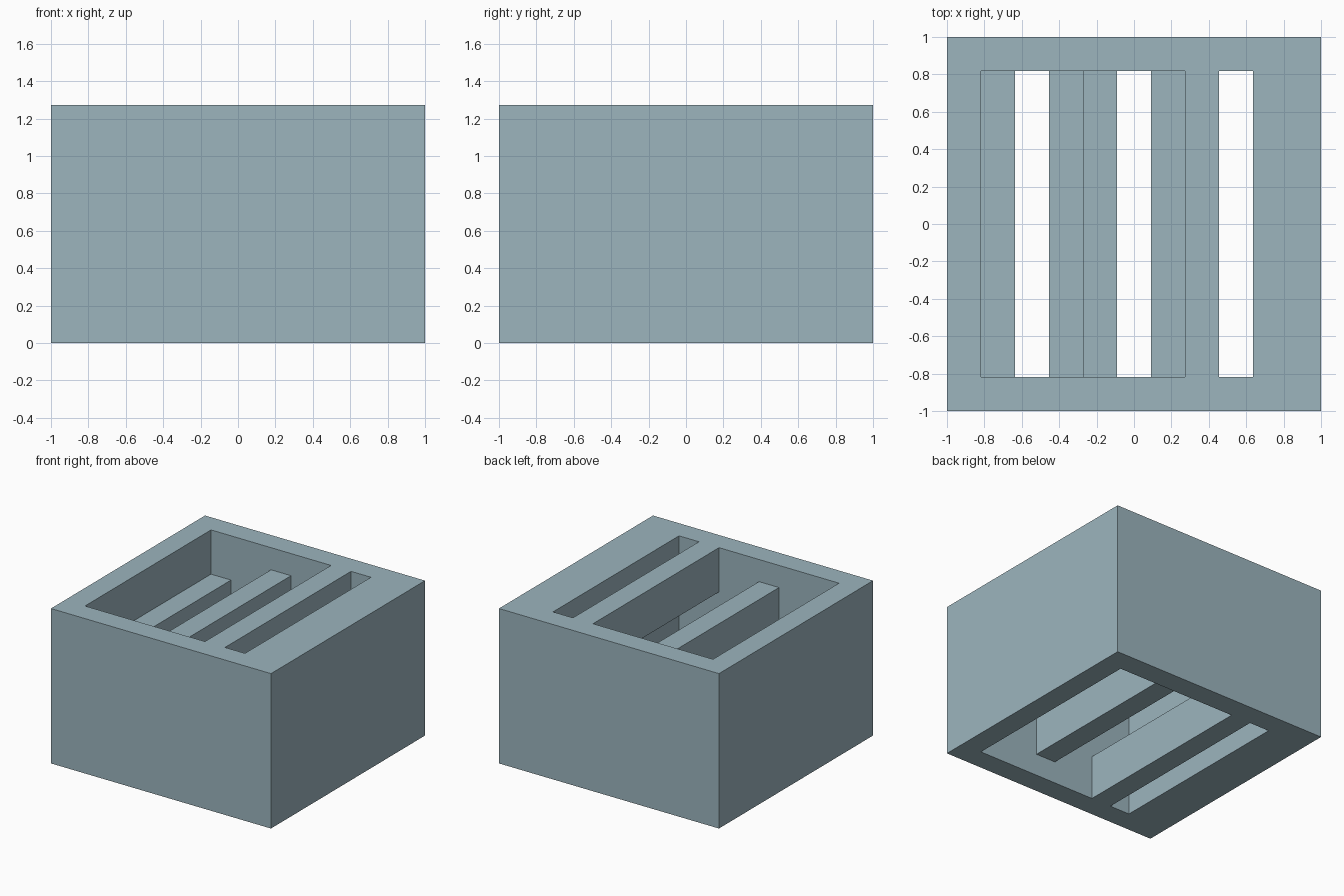
import bpy
import bmesh

cube = bpy.data.objects.get("Cube")
if cube:
    bpy.data.objects.remove(cube, do_unlink=True)

# The block is laid out on a grid of 11 x 11 x 7 cells
CELL = 2 / 11
COLS, ROWS = 11, 7


def prism(name, outline, y0, y1):
    """Extrude a (column, row from top) outline along y, in cells."""
    bm = bmesh.new()
    verts = [bm.verts.new(((c - COLS / 2) * CELL, (y0 - COLS / 2) * CELL, (ROWS - r) * CELL))
             for c, r in outline]
    face = bm.faces.new(verts)
    grown = bmesh.ops.extrude_face_region(bm, geom=[face])["geom"]
    moved = [g for g in grown if isinstance(g, bmesh.types.BMVert)]
    bmesh.ops.translate(bm, verts=moved, vec=(0, (y1 - y0) * CELL, 0))
    bmesh.ops.recalc_face_normals(bm, faces=bm.faces)
    mesh = bpy.data.meshes.new(name)
    bm.to_mesh(mesh)
    bm.free()
    obj = bpy.data.objects.new(name, mesh)
    bpy.context.collection.objects.link(obj)
    return obj


def rect(c0, r0, c1, r1):
    return [(c0, r0), (c1, r0), (c1, r1), (c0, r1)]


def turned(points):
    """The same points after a half turn about the block centre."""
    return [(COLS - c, ROWS - r) for c, r in points]


def subtract(target, cutter):
    cutter.hide_render = True
    mod = target.modifiers.new("cut", "BOOLEAN")
    mod.operation = "DIFFERENCE"
    mod.solver = "EXACT"
    mod.object = cutter
    bpy.context.view_layer.objects.active = target
    bpy.ops.object.modifier_apply(modifier=mod.name)
    bpy.data.objects.remove(cutter, do_unlink=True)


# Outer block
block = prism("slotted_block", rect(0, 0, COLS, ROWS), 0, COLS)

# Passage: wide pocket and ledge on one side, narrow slot on the other, half-turn symmetric
over = ROWS + 1
half = [(1, -1), (1, 2), (2, 2), (2, over), (3, over), (3, 5), (4, 5), (4, over)]
passage = prism("passage_cutter", half + turned(half), 1, 10)

# Two cross bars left standing inside the passage
bar = rect(4, 1, 5, 4)
for name, outline in (("upper_bar", bar), ("lower_bar", turned(bar))):
    subtract(passage, prism(name, outline, 0.5, 10.5))
subtract(block, passage)

# Single blue-grey colour
mat = bpy.data.materials.new("blue_grey")
mat.use_nodes = True
colour = (0.333, 0.462, 0.515, 1)
mat.diffuse_color = colour
mat.node_tree.nodes["Principled BSDF"].inputs["Base Color"].default_value = colour
block.data.materials.clear()
block.data.materials.append(mat)
for poly in block.data.polygons:
    poly.material_index = 0
    poly.use_smooth = False
